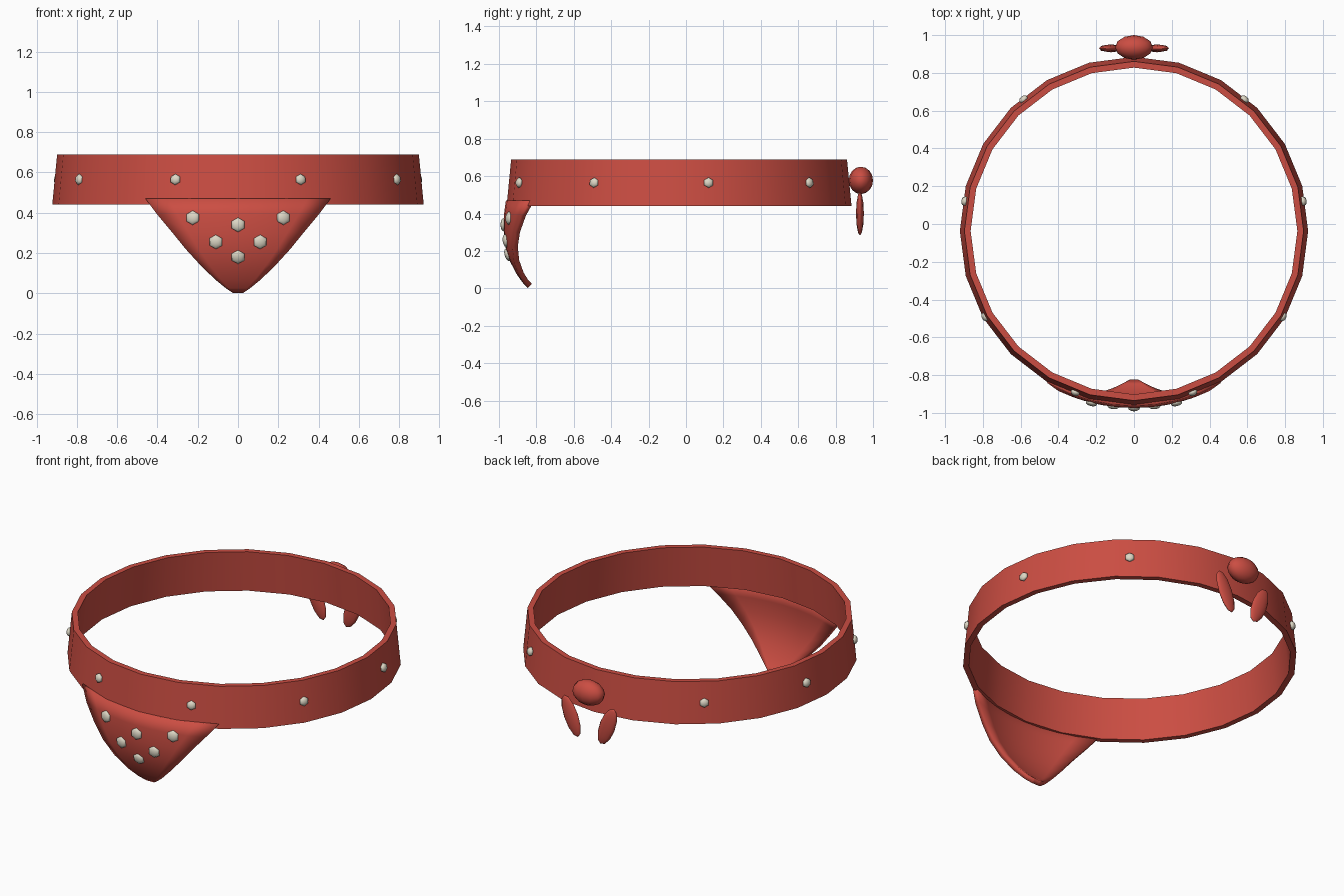
import bpy, bmesh
from math import sin, cos, pi, radians, sqrt
from mathutils import Vector

if "Cube" in bpy.data.objects:
    bpy.data.objects.remove(bpy.data.objects["Cube"])

CY = -0.037  # centre of the band in y


def material(name, color):
    m = bpy.data.materials.new(name)
    m.diffuse_color = color
    m.use_nodes = True
    m.node_tree.nodes["Principled BSDF"].inputs["Base Color"].default_value = m.diffuse_color
    return m


RED = material("red_cloth", (0.60, 0.075, 0.055, 1))
PALE = material("pale_metal", (0.72, 0.68, 0.56, 1))


def finish(ob, name, mat, angle=40):
    ob.name = name
    ob.data.materials.append(mat)
    bpy.ops.object.select_all(action='DESELECT')
    ob.select_set(True)
    bpy.context.view_layer.objects.active = ob
    bpy.ops.object.shade_smooth_by_angle(angle=radians(angle))
    return ob


def mesh_object(name, verts, faces, mat):
    me = bpy.data.meshes.new(name)
    me.from_pydata(verts, [], faces)
    bm = bmesh.new()
    bm.from_mesh(me)
    bmesh.ops.recalc_face_normals(bm, faces=bm.faces)
    bm.to_mesh(me)
    bm.free()
    ob = bpy.data.objects.new(name, me)
    bpy.context.collection.objects.link(ob)
    return finish(ob, name, mat)


def ellipsoid(name, loc, scale, mat, seg, rings, rot=None):
    bpy.ops.mesh.primitive_uv_sphere_add(segments=seg, ring_count=rings, location=loc)
    ob = bpy.context.object
    ob.scale = scale
    if rot is not None:
        ob.rotation_euler = rot
    return finish(ob, name, mat, 60)


# Band: a four-point cross-section swept round 24 sides
N = 24
profile = [(0.922, 0.44), (0.898, 0.688), (0.865, 0.688), (0.889, 0.44)]
verts = [(r * sin(2 * pi * i / N), CY - r * cos(2 * pi * i / N), z)
         for i in range(N) for r, z in profile]
faces = [(i * 4 + j, i * 4 + (j + 1) % 4,
          (i + 1) % N * 4 + (j + 1) % 4, (i + 1) % N * 4 + j)
         for i in range(N) for j in range(4)]
mesh_object("neck_band", verts, faces, RED)

# Front flap: rows of (z, half width, radius), tapering to a curled tip
rows = [(0.47, 0.46, 0.926), (0.39, 0.40, 0.937), (0.30, 0.325, 0.937),
        (0.22, 0.26, 0.928), (0.14, 0.187, 0.902), (0.07, 0.115, 0.865),
        (0.025, 0.06, 0.832), (0.002, 0.025, 0.808)]
COLS, T = 8, 0.03


def flap_point(x, z):
    for (z0, _, r0), (z1, _, r1) in zip(rows, rows[1:]):
        if z >= z1:
            r = r1 + (r0 - r1) * (z - z1) / (z0 - z1)
            break
    return Vector((x, CY - sqrt(r * r - x * x), z))


verts, faces = [], []
for z, w, r in rows:
    for j in range(COLS + 1):
        verts.append(flap_point(w * (2 * j / COLS - 1), z))
for i in range(len(rows) - 1):
    for j in range(COLS):
        a = i * (COLS + 1) + j
        faces.append((a, a + COLS + 1, a + COLS + 2, a + 1))
flap = mesh_object("front_flap", verts, faces, RED)
if flap.data.polygons[0].normal.y > 0:
    flap.data.flip_normals()
solid = flap.modifiers.new("thickness", 'SOLIDIFY')
solid.thickness = T
solid.offset = -1
flap.modifiers.move(len(flap.modifiers) - 1, 0)


# Studs: flattened six-sided domes facing along the surface normal
def stud(name, loc, normal, size):
    ellipsoid(name, loc, (size, size, 0.018), PALE, 6, 6,
              normal.to_track_quat('Z', 'Y').to_euler())


for deg in (20, 60, 100, 140):
    for s in (-1, 1):
        a = radians(deg) * s
        n = Vector((sin(a), -cos(a), 0.1))
        stud("band_stud", (0.91 * sin(a), CY - 0.91 * cos(a), 0.565), n, 0.028)

for x, z in [(-0.225, 0.375), (0.225, 0.375), (0, 0.34),
             (-0.11, 0.255), (0.11, 0.255), (0, 0.18)]:
    p, e = flap_point(x, z), 0.03
    dx = flap_point(x + e, z) - flap_point(x - e, z)
    dz = flap_point(x, z + e) - flap_point(x, z - e)
    stud("flap_stud", p, dx.cross(dz), 0.036)

# Knot and its two tails at the back
ellipsoid("knot", (0, 0.935, 0.577), (0.10, 0.065, 0.073), RED, 12, 8)
for s in (-1, 1):
    ellipsoid("knot_tail", (0.122 * s, 0.93, 0.40), (0.05, 0.021, 0.125),
              RED, 8, 6, (0, 0.38 * s, 0))
